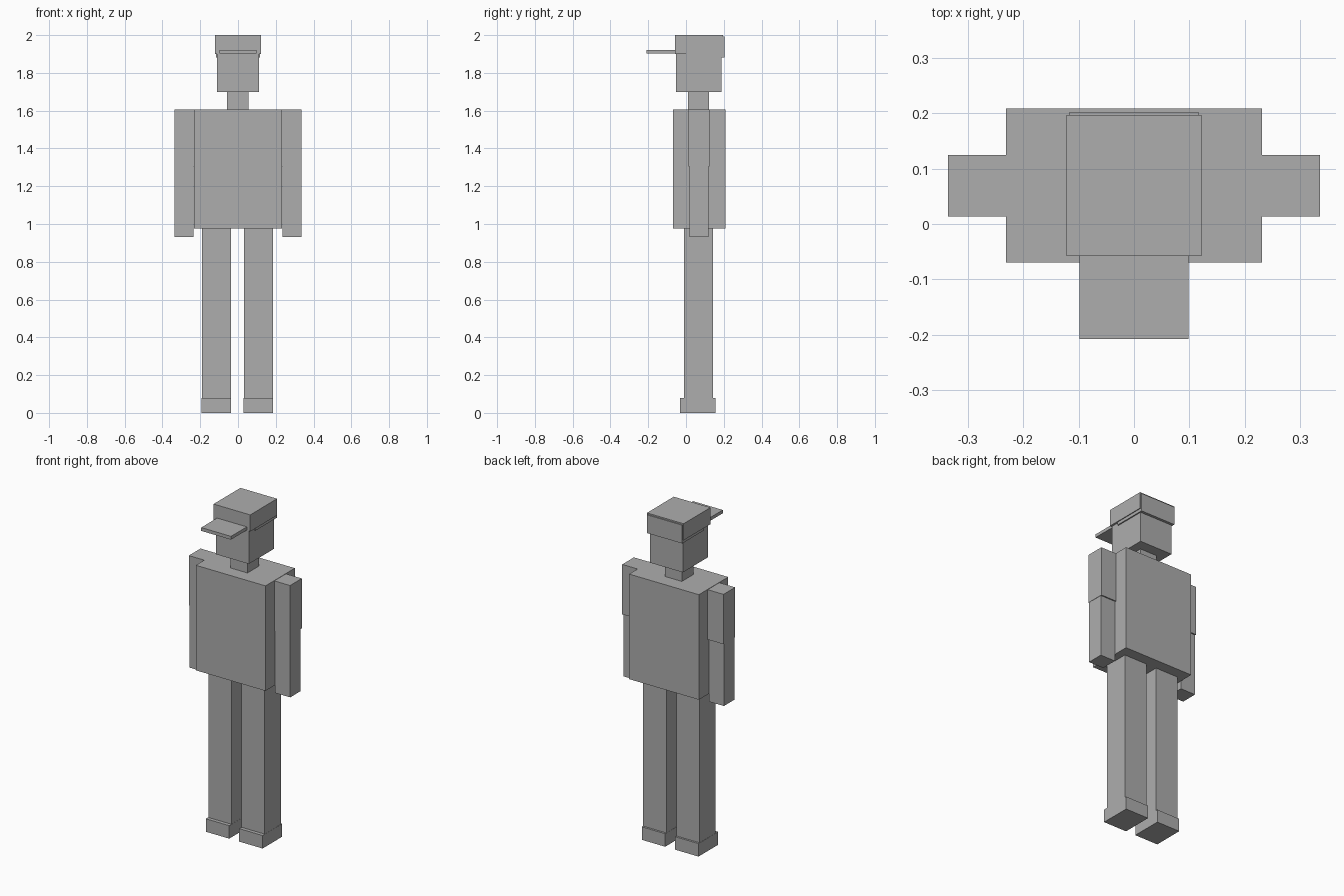
import bpy
import bmesh
from mathutils import Vector

if "Cube" in bpy.data.objects:
    bpy.data.objects.remove(bpy.data.objects["Cube"])

grey = bpy.data.materials.new("plain grey")
grey.diffuse_color = (0.42, 0.42, 0.42, 1.0)
grey.use_nodes = True
grey.node_tree.nodes["Principled BSDF"].inputs["Base Color"].default_value = grey.diffuse_color


def box(name, x, y, z):
    """Axis-aligned box from (min, max) ranges."""
    bm = bmesh.new()
    bmesh.ops.create_cube(bm, size=1.0)
    for v in bm.verts:
        v.co = Vector([(r[0] + r[1]) / 2 + c * (r[1] - r[0])
                       for c, r in zip(v.co, (x, y, z))])
    mesh = bpy.data.meshes.new(name)
    bm.to_mesh(mesh)
    bm.free()
    mesh.materials.append(grey)
    obj = bpy.data.objects.new(name, mesh)
    bpy.context.collection.objects.link(obj)
    return obj


# Torso, neck and head
box("torso", (-0.232, 0.232), (-0.07, 0.209), (0.975, 1.607))
box("neck", (-0.058, 0.056), (0.01, 0.122), (1.59, 1.72))
box("head", (-0.11, 0.11), (-0.054, 0.187), (1.70, 1.95))

# Cap with a lower band at the back and a flat brim at the front
box("cap", (-0.122, 0.122), (-0.058, 0.197), (1.90, 2.0))
box("cap_back_band", (-0.117, 0.117), (0.0, 0.203), (1.882, 1.992))
box("cap_brim", (-0.099, 0.099), (-0.208, 0.0), (1.902, 1.922))

# Arms: wider sleeve over a slimmer forearm
for side, s in (("left", 1), ("right", -1)):
    def span(a, b):
        return tuple(sorted((s * a, s * b)))
    box(side + "_sleeve", span(0.20, 0.337), (0.014, 0.125), (1.305, 1.605))
    box(side + "_forearm", span(0.235, 0.335), (0.018, 0.118), (0.93, 1.32))

# Legs with shoes
for side, x in (("left", (0.031, 0.185)), ("right", (-0.191, -0.037))):
    box(side + "_leg", x, (-0.01, 0.143), (0.03, 0.99))
    box(side + "_shoe", (x[0] - 0.001, x[1] + 0.001), (-0.032, 0.155), (0.0, 0.078))
